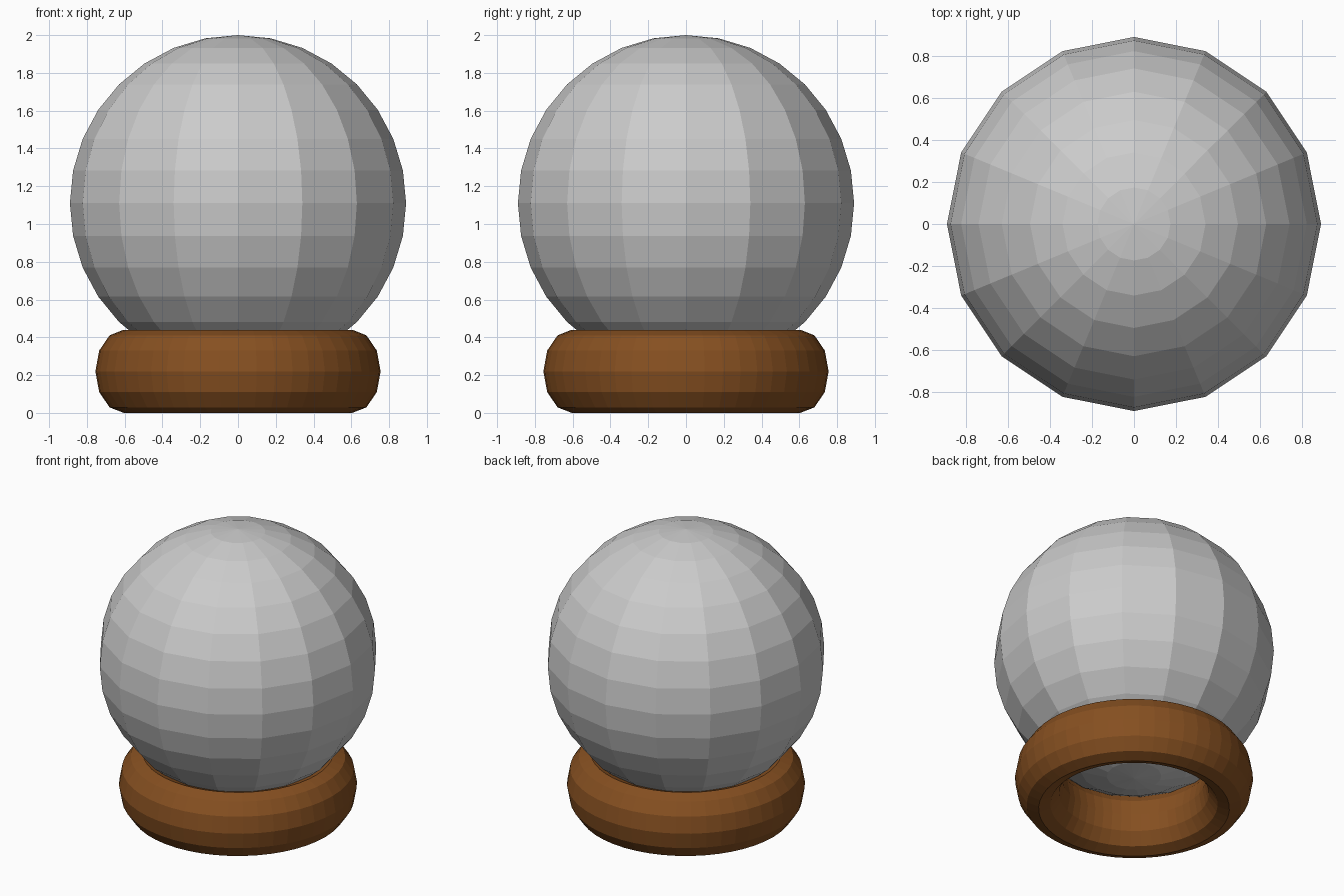
import bpy

if "Cube" in bpy.data.objects:
    bpy.data.objects.remove(bpy.data.objects["Cube"])

# Low-poly globe, a full sphere whose bottom sinks into the base ring
bpy.ops.mesh.primitive_uv_sphere_add(segments=16, ring_count=16, radius=0.89,
                                     location=(0, 0, 1.11))
globe = bpy.context.object
globe.name = "globe"

# Wooden base ring: torus stretched upward to an oval cross-section
bpy.ops.mesh.primitive_torus_add(major_segments=48, minor_segments=12,
                                 major_radius=0.605, minor_radius=0.15,
                                 location=(0, 0, 0.22))
base = bpy.context.object
base.name = "base_ring"
base.scale.z = 0.22 / 0.15
bpy.ops.object.transform_apply(location=False, rotation=False, scale=True)

wood = bpy.data.materials.new("brown_wood")
wood.diffuse_color = (0.24, 0.08, 0.015, 1)
wood.use_nodes = True
wood.node_tree.nodes["Principled BSDF"].inputs["Base Color"].default_value = wood.diffuse_color
base.data.materials.append(wood)

for part in (globe, base):
    part.data.shade_flat()
